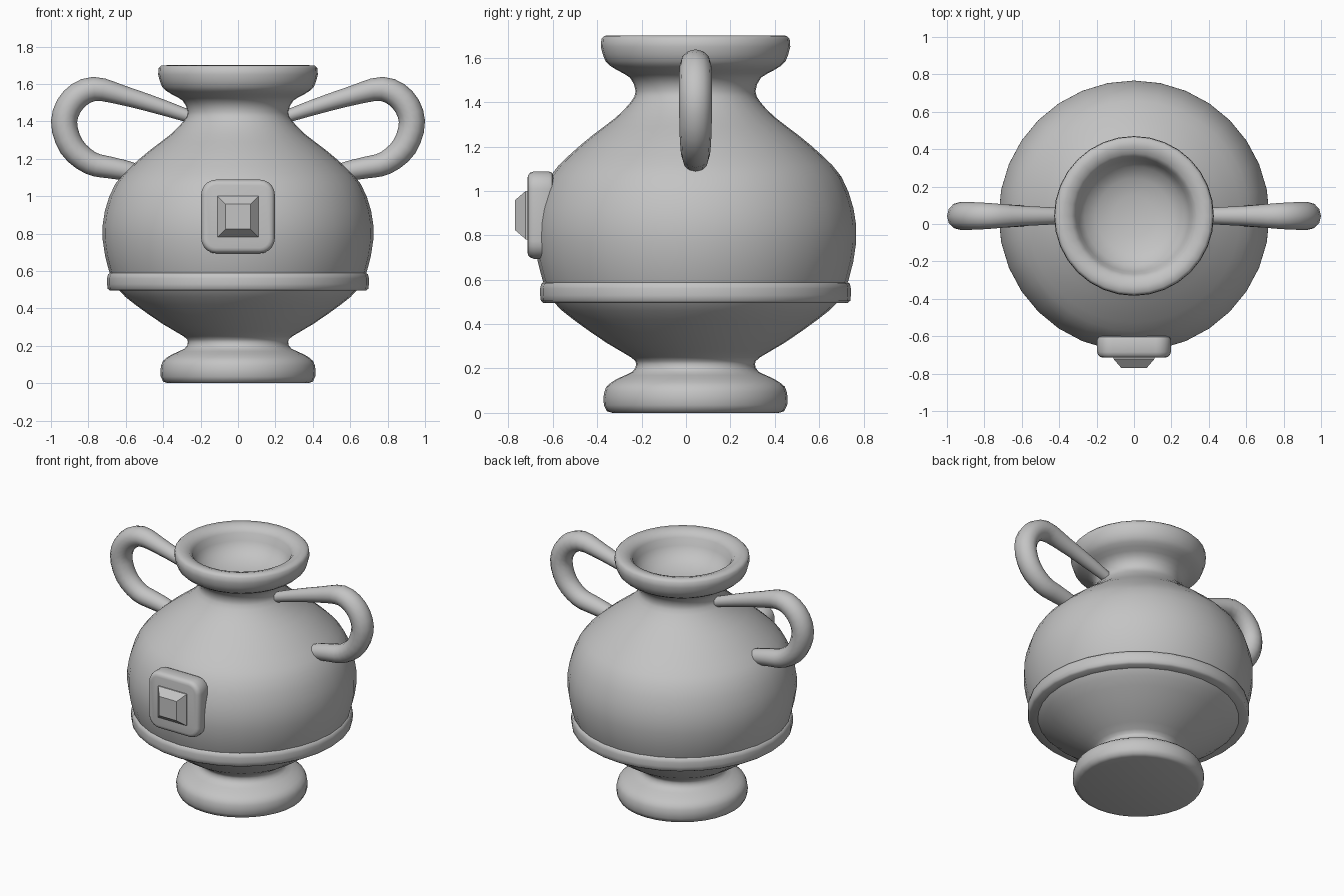
import bpy, bmesh, math
from mathutils import Vector

if "Cube" in bpy.data.objects:
    bpy.data.objects.remove(bpy.data.objects["Cube"])

CY = 0.043   # y position of the vase axis
SIDES = 32

stone = bpy.data.materials.new("plain grey")
stone.diffuse_color = (0.55, 0.55, 0.55, 1)
stone.use_nodes = True
stone.node_tree.nodes["Principled BSDF"].inputs["Base Color"].default_value = stone.diffuse_color


def finish(name, bm, angle=None):
    """Turn a bmesh into a named object, optionally smooth shaded."""
    bmesh.ops.recalc_face_normals(bm, faces=bm.faces)
    me = bpy.data.meshes.new(name)
    bm.to_mesh(me)
    bm.free()
    me.materials.append(stone)
    ob = bpy.data.objects.new(name, me)
    bpy.context.collection.objects.link(ob)
    if angle:
        bpy.ops.object.select_all(action='DESELECT')
        ob.select_set(True)
        bpy.context.view_layer.objects.active = ob
        bpy.ops.object.shade_smooth_by_angle(angle=math.radians(angle))
    return ob


def bridge(bm, rings, closed=False):
    """Join consecutive vertex rings with quads (single-vertex rings become fans)."""
    pairs = list(zip(rings, rings[1:])) + ([(rings[-1], rings[0])] if closed else [])
    for a, b in pairs:
        n = max(len(a), len(b))
        for i in range(n):
            j = (i + 1) % n
            quad = [a[i % len(a)], a[j % len(a)], b[j % len(b)], b[i % len(b)]]
            bm.faces.new(list(dict.fromkeys(quad)))


def lathe(name, profile, closed=False, angle=50):
    bm = bmesh.new()
    rings = []
    for r, z in profile:
        n = SIDES if r > 0 else 1
        rings.append([bm.verts.new((r * math.cos(2 * math.pi * i / SIDES),
                                    CY + r * math.sin(2 * math.pi * i / SIDES), z))
                      for i in range(n)])
    bridge(bm, rings, closed)
    return finish(name, bm, angle)


def spline(pts, steps):
    """Catmull-Rom through a list of points."""
    pts = [Vector(p) for p in pts]
    p = [2 * pts[0] - pts[1]] + pts + [2 * pts[-1] - pts[-2]]
    out = []
    for k in range(1, len(p) - 2):
        for s in range(steps):
            t = s / steps
            out.append(0.5 * (2 * p[k] + (p[k + 1] - p[k - 1]) * t
                              + (2 * p[k - 1] - 5 * p[k] + 4 * p[k + 1] - p[k + 2]) * t * t
                              + (3 * p[k] - p[k - 1] - 3 * p[k + 1] + p[k + 2]) * t ** 3))
    return out + [pts[-1]]


# Vase: foot, belly, neck, rim and hollow mouth
foot = [(0, 0), (0.375, 0), (0.40, 0.008), (0.413, 0.035)]
outer = [(0.415, 0.07), (0.402, 0.118), (0.35, 0.155), (0.285, 0.185), (0.268, 0.22),
         (0.29, 0.25), (0.40, 0.315), (0.55, 0.42), (0.64, 0.50), (0.69, 0.60), (0.724, 0.77),
         (0.712, 0.92), (0.657, 1.064), (0.57, 1.16), (0.465, 1.25), (0.36, 1.33),
         (0.292, 1.40), (0.27, 1.45), (0.295, 1.51), (0.355, 1.545), (0.405, 1.583),
         (0.427, 1.65)]
mouth = [(0.424, 1.685), (0.41, 1.699), (0.375, 1.70), (0.335, 1.688), (0.312, 1.66),
         (0.298, 1.61), (0.265, 1.56), (0.20, 1.52), (0.11, 1.498), (0, 1.49)]
lathe("vase_body", foot + [tuple(v) for v in spline(outer, 2)] + mouth)

# Raised band around the belly
lathe("belly_band", [(0.60, 0.495), (0.685, 0.495), (0.697, 0.505), (0.70, 0.53),
                     (0.70, 0.56), (0.695, 0.582), (0.68, 0.592), (0.62, 0.592)], closed=True)

# Handles: tapering tube in the xz plane, given as x, z, radius
handle = [(0.265, 1.428, 0.034), (0.43, 1.483, 0.043), (0.61, 1.537, 0.052),
          (0.77, 1.573, 0.065), (0.88, 1.515, 0.07), (0.93, 1.40, 0.07),
          (0.89, 1.265, 0.068), (0.79, 1.178, 0.063), (0.68, 1.152, 0.058),
          (0.58, 1.132, 0.052), (0.50, 1.10, 0.045)]
path = spline(handle, 3)
for side, label in ((1, "right"), (-1, "left")):
    bm = bmesh.new()
    rings = []
    for k, (x, z, r) in enumerate(path):
        a, b = path[max(k - 1, 0)], path[min(k + 1, len(path) - 1)]
        t = Vector((b[0] - a[0], b[1] - a[1])).normalized()
        ring = []
        for i in range(12):
            u = 2 * math.pi * i / 12
            c = r * math.cos(u)
            ring.append(bm.verts.new((side * (x - t.y * c),
                                      CY + 1.06 * r * math.sin(u), z + t.x * c)))
        rings.append(ring)
    bridge(bm, rings)
    bm.faces.new(rings[0])
    bm.faces.new(rings[-1])
    finish("handle_" + label, bm, 50)


# Plaque: rounded square plate with a softened front edge
def rounded_square(bm, half, radius, y, zc):
    ring = []
    for q in range(4):
        sx, sz = ((1, 1), (-1, 1), (-1, -1), (1, -1))[q]
        for s in range(6):
            a = math.pi / 2 * (q + s / 5)
            ring.append(bm.verts.new((sx * (half - radius) + radius * math.cos(a), y,
                                      zc + sz * (half - radius) + radius * math.sin(a))))
    return ring


ZC = 0.891
bm = bmesh.new()
rings = [rounded_square(bm, 0.197 - d, 0.08 - d, y, ZC)
         for d, y in ((0.02, -0.598), (0.006, -0.604), (0, -0.618), (0, -0.685),
                      (0.006, -0.702), (0.016, -0.711), (0.03, -0.714))]
bridge(bm, rings)
bm.faces.new(rings[0])
bm.faces.new(rings[-1])
finish("plaque", bm, 40)

# Gem: flat-faced square frustum on the plaque
bm = bmesh.new()
rings = [[bm.verts.new((sx * h, y, ZC + sz * h))
          for sx, sz in ((1, 1), (-1, 1), (-1, -1), (1, -1))]
         for h, y in ((0.109, -0.70), (0.109, -0.722), (0.067, -0.771))]
bridge(bm, rings)
bm.faces.new(rings[0])
bm.faces.new(rings[-1])
finish("gem", bm)
